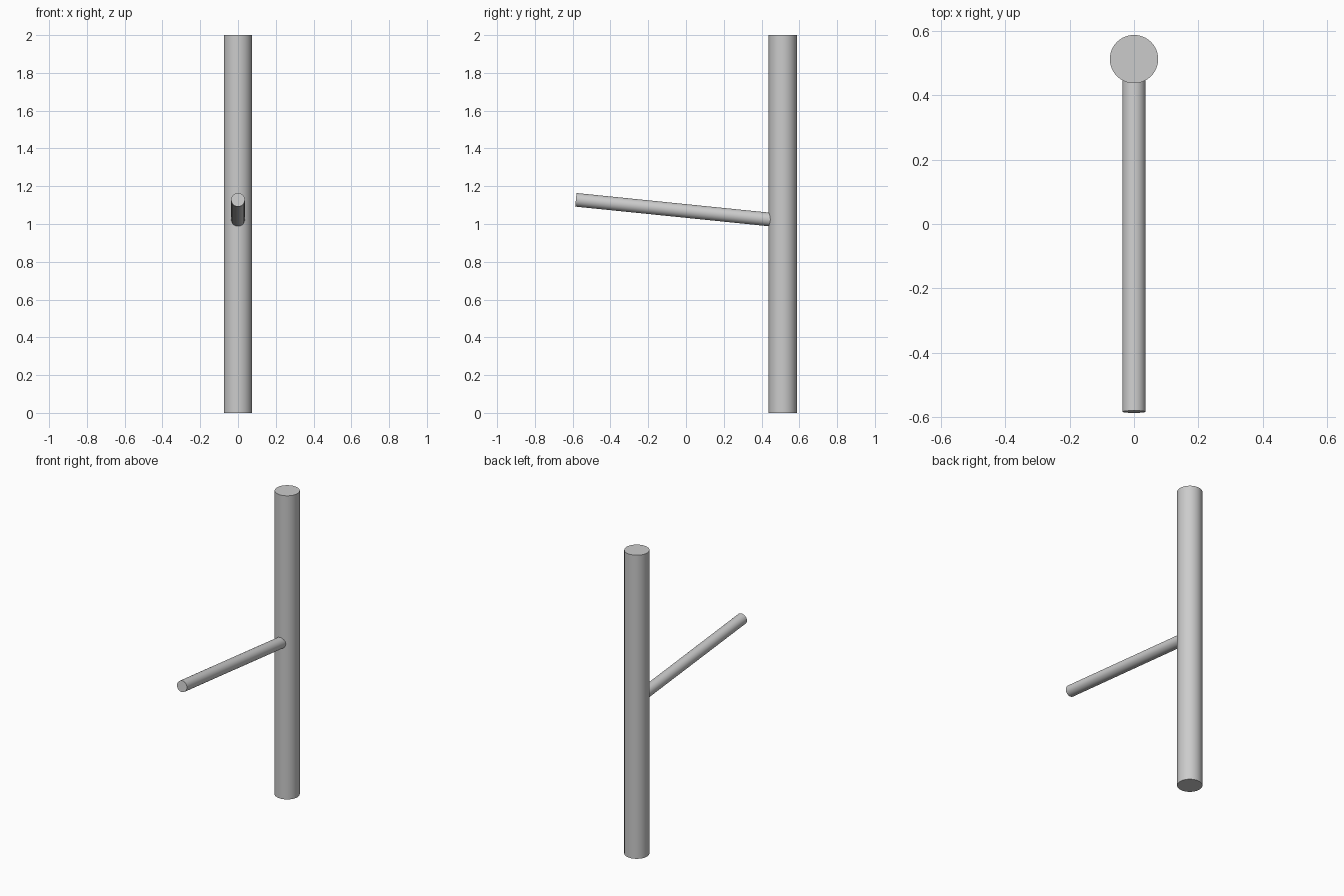
import bpy
import math
from mathutils import Vector

cube = bpy.data.objects.get("Cube")
if cube:
    bpy.data.objects.remove(cube, do_unlink=True)

grey = bpy.data.materials.new("plain grey")
grey.use_nodes = True
color = (0.6, 0.6, 0.6, 1)
grey.diffuse_color = color
grey.node_tree.nodes["Principled BSDF"].inputs["Base Color"].default_value = color


def rod(name, start, end, radius):
    """Capped cylinder running from start to end."""
    start, end = Vector(start), Vector(end)
    axis = end - start
    bpy.ops.mesh.primitive_cylinder_add(
        vertices=64, radius=radius, depth=axis.length, location=(start + end) / 2)
    obj = bpy.context.object
    obj.name = name
    obj.rotation_euler = axis.to_track_quat('Z', 'Y').to_euler()
    obj.data.materials.append(grey)
    bpy.ops.object.shade_smooth_by_angle(angle=math.radians(30))
    return obj


POLE_Y = 0.512

# Upright pole
rod("pole", (0, POLE_Y, 0), (0, POLE_Y, 2), 0.075)

# Arm rising slightly toward the front, rooted inside the pole
rod("arm", (0, POLE_Y - 0.03, 1.02), (0, -0.583, 1.128), 0.036)
